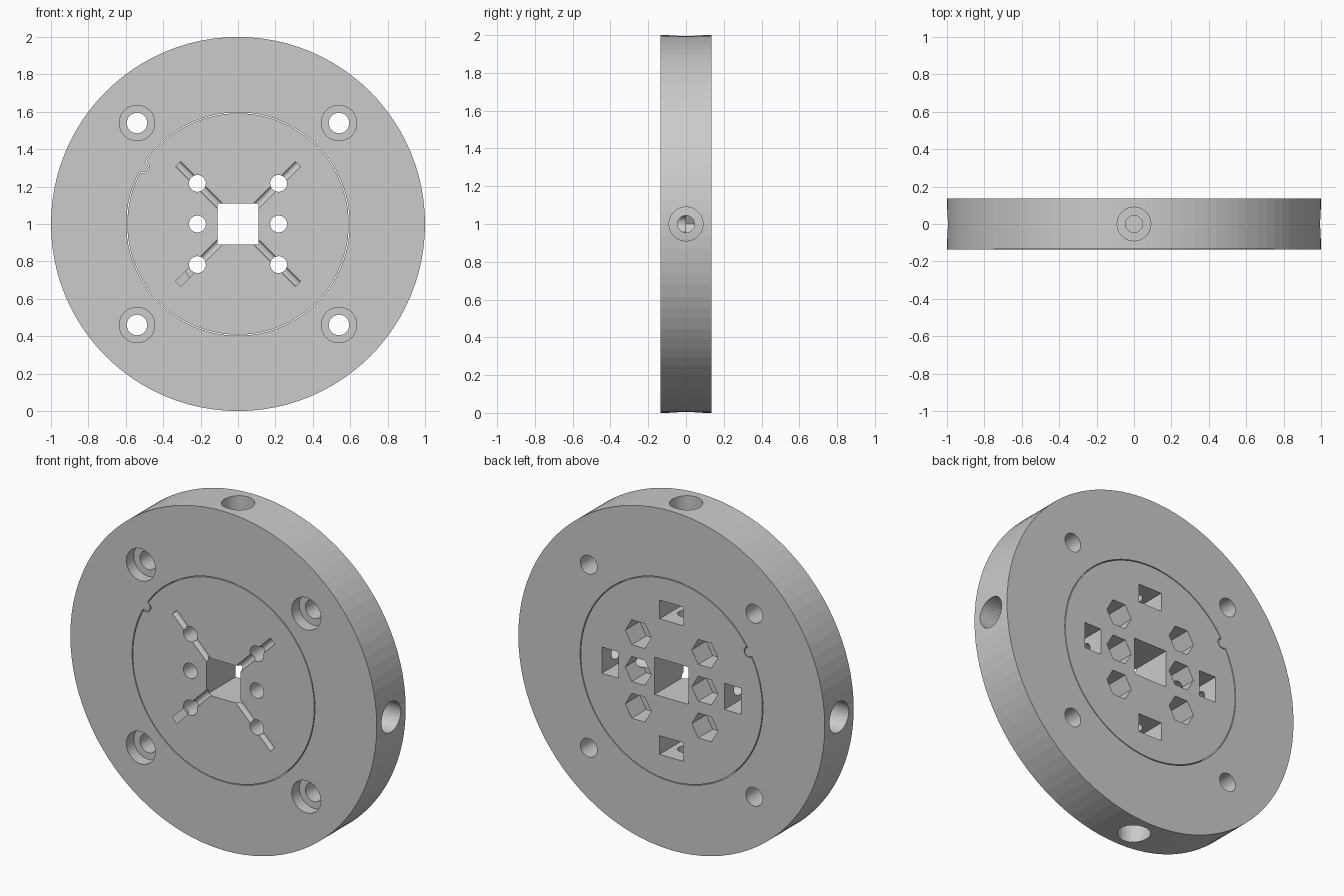
import bpy, math
from mathutils import Matrix, Vector

if "Cube" in bpy.data.objects:
    bpy.data.objects.remove(bpy.data.objects["Cube"])

T = 0.135                      # half thickness
BUMP = math.radians(149)       # angle of the locating key
BX, BZ = 0.59 * math.cos(BUMP), 0.59 * math.sin(BUMP)


def rod(name, x, z, r, y0, y1, sides=32, turn=0.0):
    """Prism along y; x and z are measured from the disc centre."""
    bpy.ops.mesh.primitive_cylinder_add(vertices=sides, radius=r, depth=y1 - y0)
    ob = bpy.context.object
    ob.name = name
    ob.data.transform(Matrix.Translation((x, (y0 + y1) / 2, z + 1))
                      @ Matrix.Rotation(math.pi / 2, 4, 'X')
                      @ Matrix.Rotation(turn, 4, 'Z'))
    return ob


def radial_rod(angle, r, d0, d1, y=0.0, sides=32):
    """Round cutter pointing outwards from the disc centre."""
    bpy.ops.mesh.primitive_cylinder_add(vertices=sides, radius=r, depth=d1 - d0)
    ob = bpy.context.object
    d = Vector((math.cos(angle), 0, math.sin(angle)))
    rot = Vector((0, 0, 1)).rotation_difference(d).to_matrix().to_4x4()
    ob.data.transform(Matrix.Translation(d * (d0 + d1) / 2 + Vector((0, y, 1))) @ rot)
    return ob


def box(x, z, sx, sz, y0, y1):
    bpy.ops.mesh.primitive_cube_add(size=1)
    ob = bpy.context.object
    ob.data.transform(Matrix.Translation((x, (y0 + y1) / 2, z + 1))
                      @ Matrix.Diagonal((sx, y1 - y0, sz, 1)))
    return ob


def cut(target, cutter):
    mod = target.modifiers.new("cut", 'BOOLEAN')
    mod.operation = 'DIFFERENCE'
    mod.solver = 'EXACT'
    mod.object = cutter
    bpy.context.view_layer.objects.active = target
    bpy.ops.object.modifier_apply(modifier=mod.name)
    bpy.data.objects.remove(cutter, do_unlink=True)


# Outer ring with a key bump left standing in its bore
ring = rod("outer_ring", 0, 0, 1.0, -T, T, 96)
bore = rod("bore_cutter", 0, 0, 0.597, -0.2, 0.2, 96)
cut(bore, rod("key_cutter", BX, BZ, 0.027, -0.3, 0.3, 24))
cut(ring, bore)

# Counterbored mounting holes
for sx in (-1, 1):
    for sz in (-1, 1):
        cut(ring, rod("hole", sx * 0.54, sz * 0.54, 0.055, -0.2, 0.2))
        cut(ring, rod("counterbore", sx * 0.54, sz * 0.54, 0.095, -0.2, -T + 0.07))

# Inner core with key notch and square centre hole
core = rod("inner_core", 0, 0, 0.592, -T, T, 96)
cut(core, rod("notch", BX, BZ, 0.032, -0.2, 0.2, 24))
cut(core, box(0, 0, 0.22, 0.22, -0.2, 0.2))

# Bolt holes with hexagonal nut pockets at the back
for sx in (-1, 1):
    for z in (-0.217, 0, 0.217):
        cut(core, rod("bolt_hole", sx * 0.217, z, 0.045, -0.2, 0.2))
        cut(core, rod("hex_pocket", sx * 0.217, z, 0.085, 0.0, 0.2, 6, math.pi / 2))

# Radial adjuster holes through the ring and core, with slots for nuts
for i in range(4):
    a = i * math.pi / 2
    c, s = round(math.cos(a)), round(math.sin(a))
    cut(ring, radial_rod(a, 0.09, 0.45, 1.1))
    cut(core, radial_rod(a, 0.045, 0.2, 0.7))
    w, h = (0.11, 0.155) if c else (0.155, 0.11)
    cut(core, box(c * 0.4, s * 0.4, w, h, -0.08, 0.2))
    # diagonal front groove
    cut(core, radial_rod(a + math.pi / 4, 0.02, 0.1, 0.452, -T, 16))
